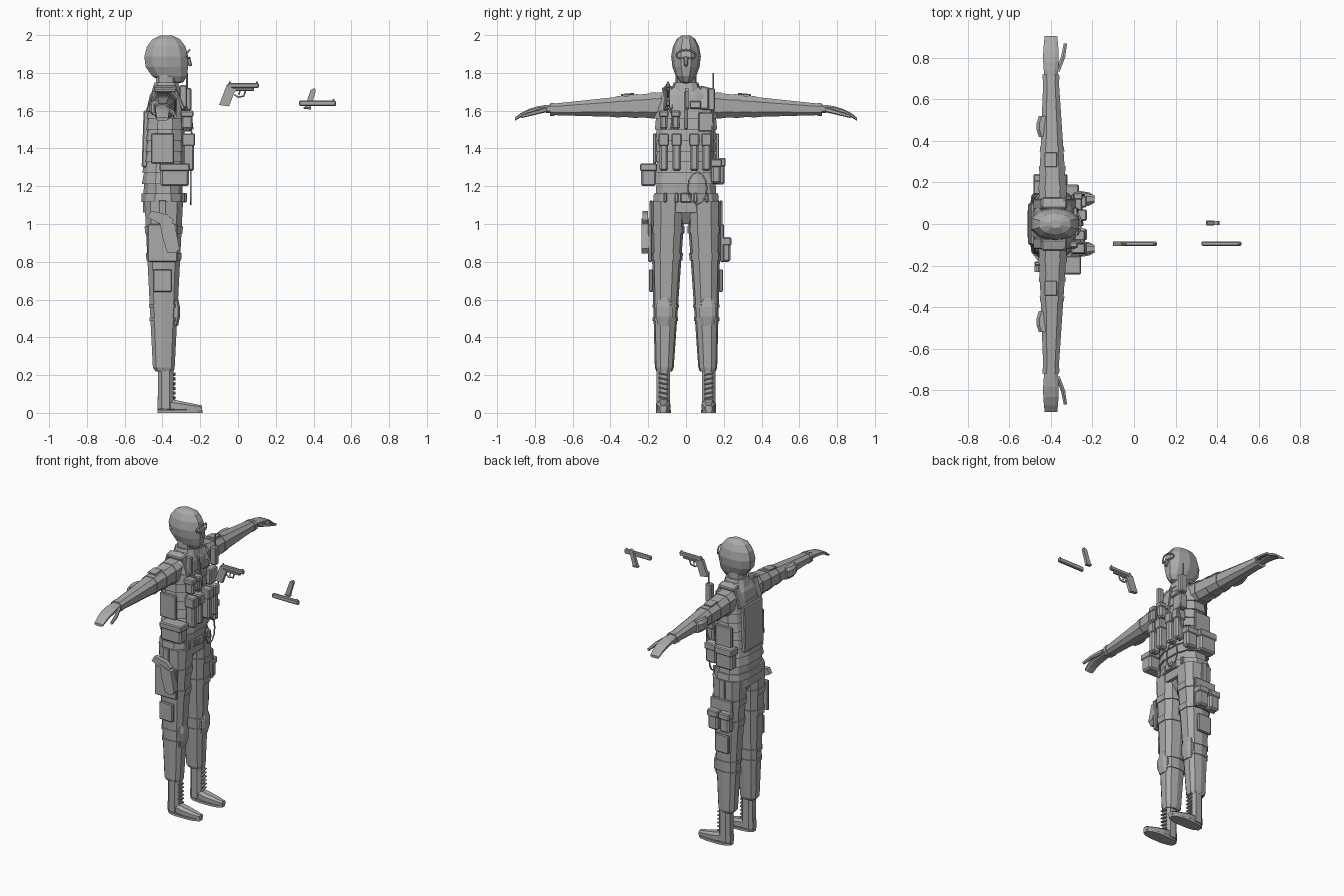
import bpy, bmesh
from math import cos, sin, pi, radians, copysign
from mathutils import Matrix, Vector, Euler

if "Cube" in bpy.data.objects:
    bpy.data.objects.remove(bpy.data.objects["Cube"])

grey = bpy.data.materials.new("plain grey")
grey.use_nodes = True
grey.diffuse_color = (.4, .4, .4, 1)
grey.node_tree.nodes["Principled BSDF"].inputs["Base Color"].default_value = grey.diffuse_color

# Landmarks: the body's middle line, its front, and the main heights
SPINE, FRONT = -.4, -.28
HIP, WAIST, CHEST, NECK = 1, 1.2, 1.5, 1.7
FOOT = .12


def mix(start, end, t):
    return start + (end - start) * t


def link(name, data):
    data.materials.append(grey)
    bpy.context.collection.objects.link(bpy.data.objects.new(name, data))


def finish(name, bm):
    bmesh.ops.recalc_face_normals(bm, faces=bm.faces)
    mesh = bpy.data.meshes.new(name)
    bm.to_mesh(mesh)
    bm.free()
    link(name, mesh)


def loft(name, axis, rings, sides=10, squareness=.75, mirror=1):
    """Skin rings given as (centre, first radius, second radius) along an axis."""
    bm = bmesh.new()
    first, second = [k for k in range(3) if k != "xyz".index(axis)]
    loops = []
    for centre, r_first, r_second in rings:
        loop = []
        for i in range(sides):
            angle = 2 * pi * (i + .5) / sides
            co = Vector(centre)
            co[first] += r_first * copysign(abs(cos(angle)) ** squareness, cos(angle))
            co[second] += r_second * copysign(abs(sin(angle)) ** squareness, sin(angle))
            co.y *= mirror
            loop.append(bm.verts.new(co))
        loops.append(loop)
    for low, high in zip(loops, loops[1:]):
        for i in range(sides):
            bm.faces.new((low[i - 1], low[i], high[i], high[i - 1]))
    bm.faces.new(loops[0])
    bm.faces.new(loops[-1])
    finish(name, bm)


def box(name, centre, size, tilt=0, roll=0, bevel=.006):
    """Chamfered block; tilt turns it about y and roll about x, in degrees."""
    bm = bmesh.new()
    turn = Euler((radians(roll), radians(tilt), 0)).to_matrix().to_4x4()
    bmesh.ops.create_cube(bm, size=1, matrix=Matrix.Translation(centre) @ turn @ Matrix.Diagonal((*size, 1)))
    bmesh.ops.bevel(bm, geom=bm.edges[:], offset=min(bevel, min(size) / 4), segments=1, affect="EDGES")
    finish(name, bm)


def pouch(name, x, y, z, size):
    """Block with a raised flap over its top third."""
    depth, width, height = size
    box(name, (x, y, z), size, bevel=.01)
    box(name + "_flap", (x, y, z + height / 3), (depth + .01, width + .01, height / 3))


def plate(name, origin, outline, width):
    """Side outline in x and z from an origin, extruded across y."""
    bm = bmesh.new()
    x, y, z = origin
    face = bm.faces.new([bm.verts.new((x + a, y - width / 2, z + b)) for a, b in outline])
    moved = bmesh.ops.extrude_face_region(bm, geom=[face])["geom"]
    bmesh.ops.translate(bm, verts=[v for v in moved if isinstance(v, bmesh.types.BMVert)], vec=(0, width, 0))
    finish(name, bm)


def tube(name, points, radius=.005, closed=False):
    curve = bpy.data.curves.new(name, "CURVE")
    curve.dimensions = "3D"
    curve.bevel_depth = radius
    curve.bevel_resolution = 1
    curve.use_fill_caps = True
    spline = curve.splines.new("POLY")
    spline.points.add(len(points) - 1)
    for point, co in zip(spline.points, points):
        point.co = (*co, 1)
    spline.use_cyclic_u = closed
    link(name, curve)


def torso_ring(t, grow=0):
    centre = (mix(SPINE, -.383, t), 0, mix(1.06, 1.62, t))
    return centre, mix(.107, .1, t) + grow, .175 - .016 * sin(pi * t) - .01 * t + grow


def arm_ring(t, grow=0):
    centre = (mix(-.391, SPINE, t), mix(.1, .72, t), mix(1.63, 1.606, t))
    return centre, mix(.073, .038, t) + grow, mix(.075, .031, t) + grow


def leg_ring(t, grow=0):
    centre = (-.393, mix(.095, .115, t), mix(1.12, .24, t))
    return centre, mix(.106, .06, t) + grow, mix(.092, .05, t) + grow


def band(name, ring, t, width, grow, sides=10, mirror=1):
    axis = "y" if ring is arm_ring else "z"
    loft(name, axis, [ring(t, grow), ring(t + width, grow)], sides, mirror=mirror)


# Head: an egg whose chin narrows and moves forward
def head_ring(k):
    angle = pi * (k + .4) / 7.4
    swell = sin(angle) ** .8
    chin = max(0, -cos(angle))
    return (-.38 + .04 * chin ** 2, 0, 1.87 + .131 * cos(angle)), .122 * swell, .079 * swell * (1 - chin / 5)


loft("head", "z", [head_ring(k) for k in range(8)], squareness=.9)
loft("neck", "z", [((SPINE + .02, 0, z), .055, .055) for z in (1.65, 1.82)])
loft("collar", "z", [((SPINE + .02, 0, NECK), .08, .08), ((SPINE + .02, 0, NECK + .05), .065, .065)])

# Goggle-shaped rim round the eyes, dipping at the nose
rim = []
for k in range(16):
    angle = pi * k / 8
    y = .052 * cos(angle)
    dip = .016 * (1 - abs(cos(angle))) if sin(angle) < 0 else 0
    rim.append((-.256 - 6 * y * y, y, 1.893 + .028 * sin(angle) + dip))
tube("eye_opening_rim", rim, closed=True)
box("nose", (-.258, 0, 1.86), (.02, .02, .05), tilt=-15)

# Torso with rounded shoulders
shoulders = [((-.382, 0, NECK - .02), .088, .145), ((-.382, 0, NECK + .03), .06, .075)]
loft("torso", "z", [torso_ring(k / 5) for k in range(6)] + shoulders, 12)
loft("crotch", "z", [((SPINE, 0, HIP), .05, .03), ((SPINE, 0, HIP + .07), .095, .1)], 8)

# Lapped vest bands, belt and back panel
for k in range(7):
    t = mix(.27, .89, k / 6)
    loft("vest_band", "z", [torso_ring(t, .012), torso_ring(t + .11, .002)], 12)
band("belt", torso_ring, .1, .08, .01, 12)
box("back_panel", (-.49, 0, CHEST - .05), (.03, .2, .3), tilt=2)
box("belt_buckle", (FRONT, 0, 1.14), (.02, .06, .05))
for y in (-.11, -.05, .05, .11):
    box("belt_loop", (FRONT - .01, y, 1.14), (.02, .02, .05))

for side in (-1, 1):
    # Sleeve with raised bands, patch and elbow pad
    loft("arm", "y", [arm_ring(k / 4) for k in range(5)], 8, mirror=side)
    for t in (.1, .25, .4, .96):
        band("sleeve_band", arm_ring, t, .04, .004, 8, side)
    box("sleeve_patch", (SPINE, side * .31, 1.686), (.06, .07, .01), roll=side * -5)
    loft("elbow_pad", "y", [((-.43 - .012 * sin(pi * k / 3), .42 + k / 30, 1.615), .03, .04)
                            for k in range(4)], 8, mirror=side)

    # Hand drooping to the fingertips, and thumb
    loft("hand", "y", [((SPINE, .7 + .205 * t, 1.61 - .055 * t ** 3), .032 + .008 * sin(pi * t), mix(.025, .009, t))
                       for t in (0, .2, .4, .65, .85, 1)], 8, mirror=side)
    loft("thumb", "y", [((-.37 + .04 * sin(pi * t / 2), mix(.735, .87, t), mix(1.607, 1.57, t)), .014 - t / 200, .014 - t / 200)
                        for t in (0, .5, 1)], 6, mirror=side)

    # Trouser leg with hem, thigh straps and knee pad
    hem = ((-.388, .115, .22), .05, .042)
    loft("trouser_leg", "z", [leg_ring(k / 6) for k in range(7)] + [hem], mirror=side)
    for t in (.15, .31):
        band("thigh_strap", leg_ring, t, .045, .006, mirror=side)
    for t in (.62, .7):
        band("knee_strap", leg_ring, t, .02, .005, mirror=side)
    loft("knee_pad", "z", [((-.34 + .012 * sin(pi * k / 3), .114, .46 + k / 20), .024, .034 + .016 * sin(pi * k / 3))
                           for k in range(4)], 8, mirror=side)
    box("trouser_pocket", (SPINE, side * .185, .7), (.1, .02, .12))

    # Boot: shaft, foot sinking towards the toe, sole and laces
    loft("boot_shaft", "z", [((-.383, FOOT, z), .043, .038) for z in (.02, .1, .25)], 8, mirror=side)
    loft("boot_foot", "x", [((mix(-.426, -.19, t), FOOT, mix(.045, .022, t)), .02 + .02 * sin(pi * t), mix(.045, .018, t))
                            for t in (0, .2, .5, .8, 1)], 8, mirror=side)
    loft("boot_sole", "z", [((-.307, FOOT, z), .121, .041) for z in (0, .015)], 12, mirror=side)
    for k in range(6):
        box("boot_lace", (-.338, side * FOOT, .08 + k / 40), (.014, .05, .008), roll=side * 12)

    # Shoulder straps and vest side flaps
    box("strap_front", (-.315, side * .095, 1.665), (.02, .05, .13), tilt=-24)
    box("strap_top", (-.385, side * .1, 1.715), (.12, .055, .025), roll=side * -14)
    box("strap_back", (-.457, side * .095, 1.655), (.02, .05, .13), tilt=18)
    box("side_flap", (SPINE, side * .166, CHEST - .1), (.12, .02, .16))

# Chest: magazine pouches, zip, name tape and admin pouch
for y in (-.118, -.05, .043, .108):
    pouch("magazine_pouch", -.262, y, CHEST - .12, (.06, .045, .2))
for y in (-.118, -.055):
    pouch("small_pouch", -.27, y, CHEST + .05, (.06, .04, .1))
box("admin_pouch", (-.275, .105, CHEST + .04), (.05, .08, .1))
box("chest_zip", (FRONT - .01, 0, CHEST + .1), (.03, .016, .2), tilt=-8)
box("chest_name_tape", (FRONT, .05, CHEST + .13), (.02, .06, .04), tilt=-8)

# Radio with antenna, shoulder light, cables and cuff loop
box("radio", (-.27, .135, 1.66), (.045, .036, .12))
tube("antenna", [(-.27, .144, z) for z in (NECK, 1.8)])
box("shoulder_light", (FRONT - .01, -.1, 1.675), (.04, .03, .12))
tube("light_cable", [(FRONT, -.1, 1.63), (-.25, -.07, 1.58), (-.24, -.08, CHEST)])
tube("radio_cable", [(-.29 + .05 * sin(pi * k / 4), .14, mix(1.61, 1.3, k / 4)) for k in range(5)])
tube("cuff_loop", [(-.25, .06 + .05 * sin(pi * k / 6), 1.19 + .085 * cos(pi * k / 6)) for k in range(12)], closed=True)

# Waist and thigh pouches
pouch("right_waist_pouch", -.335, -.198, WAIST + .06, (.15, .08, .12))
pouch("left_waist_pouch", -.42, .175, WAIST + .08, (.12, .06, .14))
pouch("left_front_pouch", -.31, .16, WAIST + .08, (.08, .05, .13))
for x in (-.445, -.36):
    pouch("thigh_pouch", x, .21, .865, (.07, .05, .13))
for side in (-1, 1):
    box("thigh_panel", (SPINE, side * .19, .9), (.16, .02, .2))
    box("thigh_hanger", (SPINE, side * .186, HIP + .05), (.04, .015, .15))

# Holster and holstered pistol grip
holster = (SPINE, -.215, HIP)
plate("holster", holster, [(-.02, .03), (.065, 0), (.09, -.13), (.07, -.155), (.025, -.15), (0, -.07)], .04)
plate("holstered_grip", holster, [(-.08, .035), (-.06, .07), (.025, .05), (.06, .02), (.03, -.02)], .03)

# Loose pistol
GUN = -.095
box("pistol_slide", (.028, GUN, 1.733), (.165, .02, .026))
box("pistol_frame", (.02, GUN, 1.714), (.13, .018, .018))
plate("pistol_grip", (0, GUN, NECK), [(-.06, .035), (-.01, .01), (-.022, -.01), (-.047, -.077), (-.1, -.07)], .022)
tube("trigger_guard", [(-.02, GUN, 1.685), (0, GUN, 1.672), (.03, GUN, 1.677), (.04, GUN, 1.707)])
box("trigger", (.008, GUN, 1.695), (.007, .006, .025), tilt=15)
for x in (-.043, .1):
    box("pistol_sight", (x, GUN, 1.749), (.01, .01, .01))

# Spare slide and magazine
box("spare_slide", (.421, GUN, 1.639), (.194, .02, .03))
box("spare_slide_sight", (.505, GUN, 1.656), (.01, .006, .01))
plate("spare_magazine", (.35, .005, 1.61), [(0, 0), (.033, 0), (.062, .095), (.055, .11), (.035, .1)], .018)
box("magazine_base", (.367, .005, 1.613), (.04, .024, .01), tilt=5)
